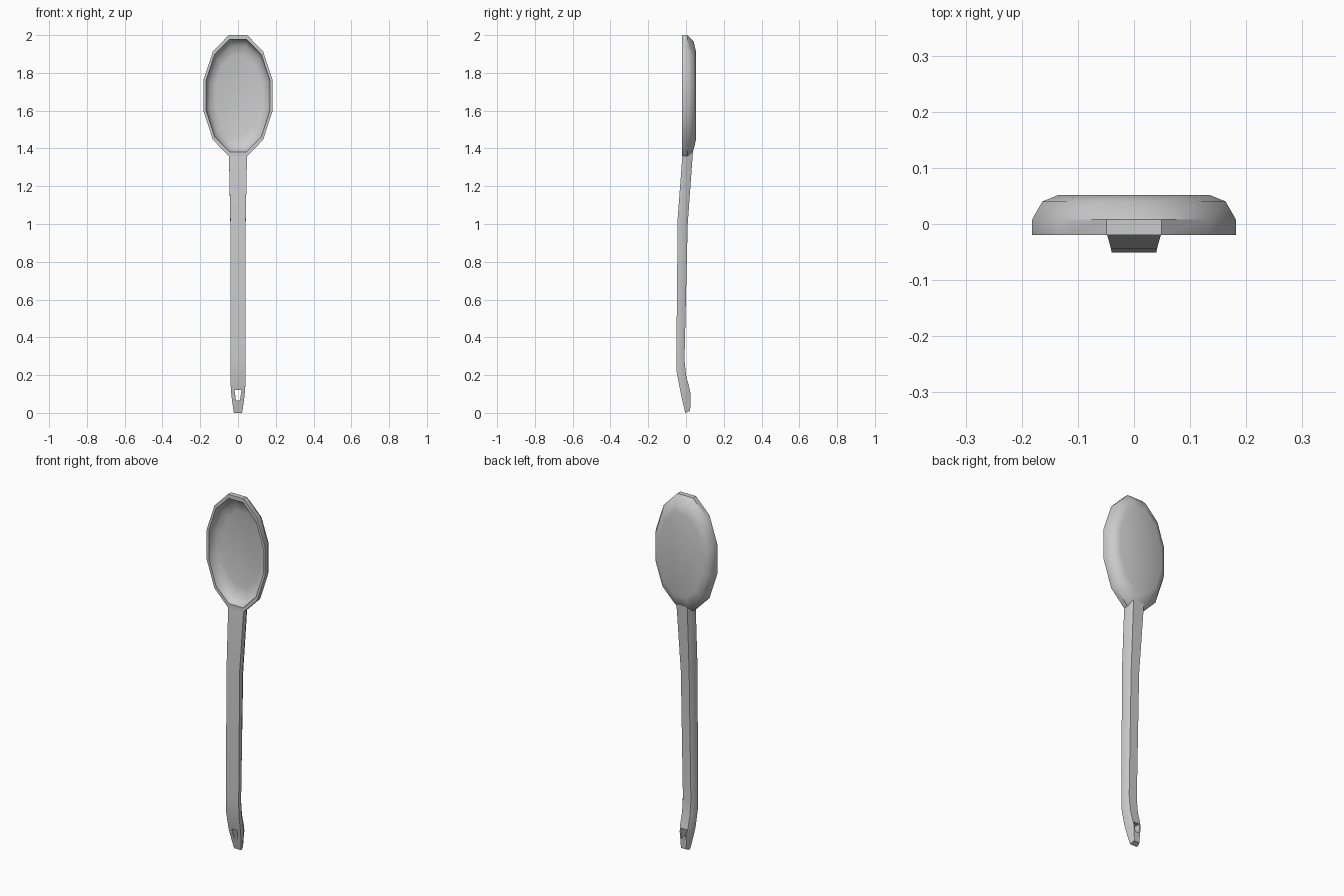
import bpy, bmesh, math

if "Cube" in bpy.data.objects:
    bpy.data.objects.remove(bpy.data.objects["Cube"])


def loft(name, rings, smooth=True):
    """Closed solid through a list of equal-length point rings."""
    bm = bmesh.new()
    loops = [[bm.verts.new(p) for p in ring] for ring in rings]
    n = len(loops[0])
    for a, b in zip(loops, loops[1:]):
        for i in range(n):
            j = (i + 1) % n
            bm.faces.new((a[i], a[j], b[j], b[i]))
    bm.faces.new(loops[0])
    bm.faces.new(loops[-1])
    bmesh.ops.recalc_face_normals(bm, faces=bm.faces)
    mesh = bpy.data.meshes.new(name)
    bm.to_mesh(mesh)
    bm.free()
    obj = bpy.data.objects.new(name, mesh)
    bpy.context.collection.objects.link(obj)
    select(obj)
    if smooth:
        bpy.ops.object.shade_smooth_by_angle(angle=math.radians(38))
    return obj


def select(obj):
    bpy.ops.object.select_all(action='DESELECT')
    obj.select_set(True)
    bpy.context.view_layer.objects.active = obj


# Bowl: twelve-sided oval, from the flat back over the rim to the hollow floor
def oval(scale, y):
    angles = [math.radians(15 + 30 * k) for k in range(12)]
    return [(0.188 * scale * math.cos(a), y, 1.68 + 0.3313 * scale * math.sin(a))
            for a in angles]


profile = [(0.74, 0.052), (0.90, 0.04), (1.0, 0.008), (1.0, -0.02),
           (0.93, -0.02), (0.915, 0.0), (0.83, 0.024), (0.66, 0.036)]
loft("bowl", [oval(s, y) for s, y in profile])


# Handle: flat front, chamfered back, bent at the neck and near the tip
def section(zf, yf, zb, yb, w, back_w):
    zm, ym = (zf + zb) / 2, (yf + yb) / 2
    return [(-w, yf, zf), (w, yf, zf), (w, ym, zm),
            (back_w, yb, zb), (-back_w, yb, zb), (-w, ym, zm)]


handle = loft("handle", [
    section(0.0, -0.004, 0.01, 0.022, 0.022, 0.016),
    section(0.055, -0.017, 0.10, 0.025, 0.030, 0.022),
    section(0.12, -0.031, 0.135, 0.017, 0.038, 0.025),
    section(0.22, -0.050, 0.20, 0.0, 0.040, 0.025),
    section(0.30, -0.051, 0.28, -0.008, 0.040, 0.025),
    section(1.03, -0.044, 1.0, 0.009, 0.041, 0.026),
    section(1.365, -0.019, 1.40, 0.038, 0.048, 0.034),
])


# Tapered hanging hole through the tip
def hole(y):
    return [(-0.018, y, 0.12), (0.018, y, 0.12),
            (0.011, y, 0.066), (-0.011, y, 0.066)]


cutter = loft("hole_cutter", [hole(-0.1), hole(0.1)], smooth=False)
cutter.hide_render = True
mod = handle.modifiers.new("hanging_hole", 'BOOLEAN')
mod.operation = 'DIFFERENCE'
mod.solver = 'EXACT'
mod.object = cutter
select(handle)
bpy.ops.object.modifier_apply(modifier=mod.name)
bpy.data.objects.remove(cutter)
bpy.ops.object.shade_smooth_by_angle(angle=math.radians(38))
